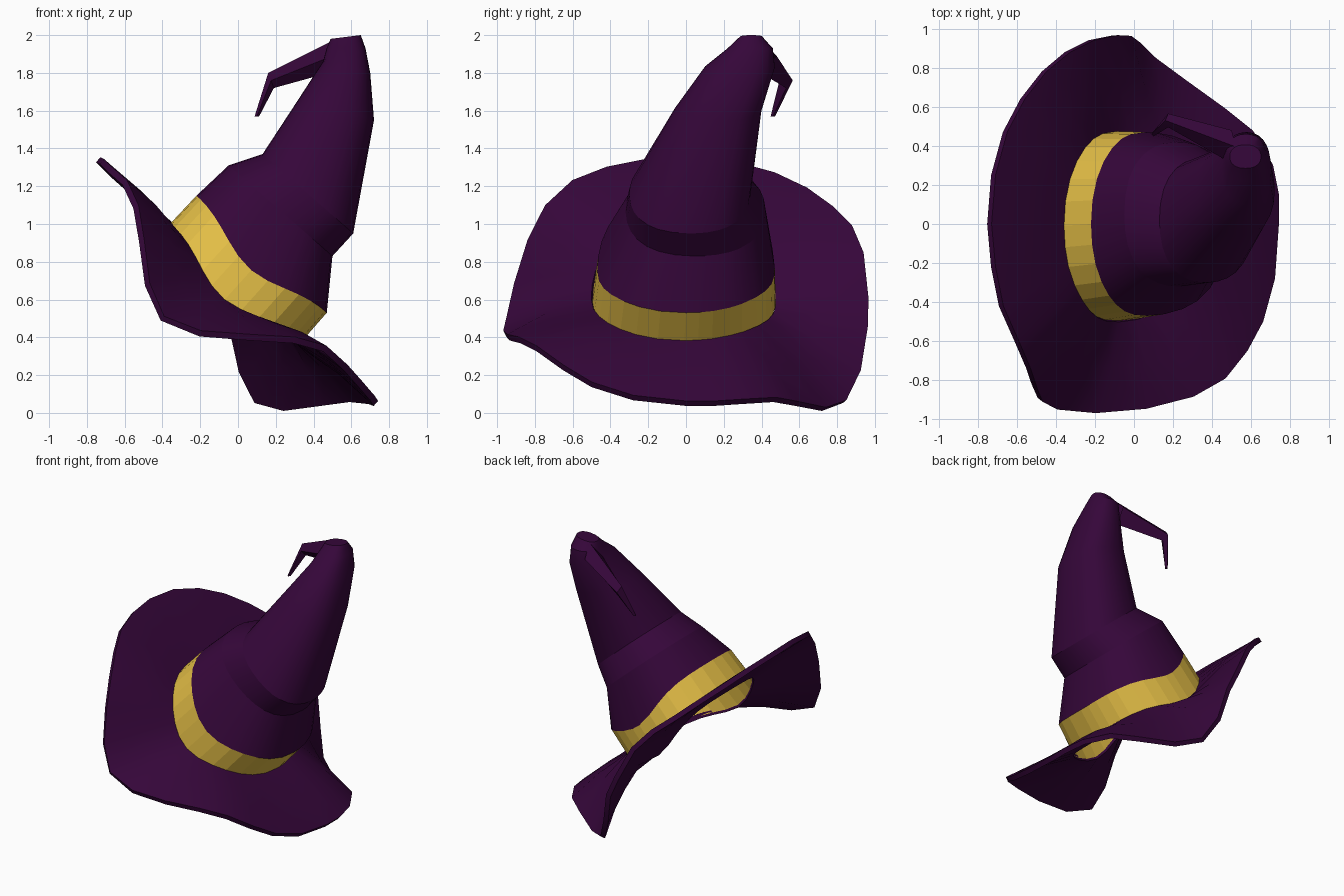
import bpy, bmesh, math
from mathutils import Vector

cube = bpy.data.objects.get("Cube")
if cube:
    bpy.data.objects.remove(cube, do_unlink=True)


def make_material(name, color):
    mat = bpy.data.materials.new(name)
    mat.use_nodes = True
    mat.diffuse_color = (*color, 1)
    bsdf = next(n for n in mat.node_tree.nodes if n.type == "BSDF_PRINCIPLED")
    bsdf.inputs["Base Color"].default_value = (*color, 1)
    bsdf.inputs["Roughness"].default_value = 0.8
    return mat


purple = make_material("dark purple felt", (0.036, 0.002, 0.042))
gold = make_material("gold ribbon", (0.78, 0.52, 0.062))

# Frame of the tilted hat: its axis and the direction that runs downhill
AXIS = Vector((0.64, 0, 0.77))
SIDE = Vector((0.77, 0, -0.64))
BASE = Vector((0, 0, 0.70))


def ring(angles, center, half_x, half_z, half_y, dip=0):
    """Tilted, slightly squared ellipse; front and back may dip along the axis."""
    points = []
    for a in angles:
        full = 1 + 0.05 * math.sin(2 * a) ** 2
        offset = math.cos(a) * Vector((half_x, 0, half_z))
        offset.y = half_y * math.sin(a)
        points.append(Vector(center) + offset * full - AXIS * dip * math.sin(a) ** 6)
    return points


def loft(name, rings, materials, cap=False, band_row=None, creases=(), thickness=0):
    """Skin a list of rings; one row of faces may take the second material."""
    bm = bmesh.new()
    rows = [[bm.verts.new(p) for p in r] for r in rings]
    count = len(rows[0])
    for i, (low, high) in enumerate(zip(rows, rows[1:])):
        for j in range(count):
            k = (j + 1) % count
            face = bm.faces.new((low[j], low[k], high[k], high[j]))
            face.material_index = int(i == band_row)
    if cap:
        bm.faces.new(rows[-1])
    # Hard folds run along whole rings
    for i in creases:
        for j in range(count):
            bm.edges.get((rows[i][j - 1], rows[i][j])).smooth = False
    bmesh.ops.recalc_face_normals(bm, faces=bm.faces[:])
    mesh = bpy.data.meshes.new(name)
    bm.to_mesh(mesh)
    bm.free()
    obj = bpy.data.objects.new(name, mesh)
    bpy.context.collection.objects.link(obj)
    for mat in materials:
        mesh.materials.append(mat)
    bpy.ops.object.select_all(action="DESELECT")
    obj.select_set(True)
    bpy.context.view_layer.objects.active = obj
    if thickness:
        solid = obj.modifiers.new("thickness", "SOLIDIFY")
        solid.thickness = thickness
        solid.offset = 0
        bpy.ops.object.modifier_apply(modifier=solid.name)
    bpy.ops.object.shade_smooth_by_angle(angle=math.radians(30))
    # The ribbon keeps its facets
    for poly in obj.data.polygons:
        if poly.material_index == 1:
            poly.use_smooth = False


# Wavy outer edge of the brim, counter-clockwise from the low side
rim = [Vector(p) for p in (
    (.73, 0, .05), (.73, .15, .05), (.7, .3, .06), (.6, .47, .07),
    (.46, .58, .05), (.25, .73, .02), (.1, .84, .06), (.02, .92, .22),
    (-.03, .96, .45), (-.1, .965, .6), (-.22, .94, .84), (-.34, .88, .98),
    (-.46, .78, 1.08), (-.57, .64, 1.18), (-.66, .47, 1.26), (-.72, .25, 1.32),
    (-.74, 0, 1.34), (-.72, -.22, 1.33), (-.68, -.42, 1.29), (-.6, -.6, 1.22),
    (-.54, -.74, 1.09), (-.51, -.83, .91), (-.48, -.9, .68), (-.4, -.94, .5),
    (-.2, -.96, .42), (.06, -.94, .4), (.3, -.88, .385), (.46, -.79, .34),
    (.57, -.65, .24), (.65, -.5, .15), (.71, -.28, .08))]
angles = [math.atan2(p.y, (p - BASE).dot(SIDE)) for p in rim]

# Crown: ribbon, lower cone, overhanging fold, leaning upper cone, rounded tip
crown_rings = [ring(angles, *spec) for spec in (
    ((-.02, -.01, .68), .35, -.31, .485, .11),
    ((.125, 0, .84), .345, -.31, .47, .1),
    ((.225, .05, 1.07), .275, -.24, .37),
    ((.37, .02, 1.16), .24, -.21, .32),
    ((.52, .17, 1.605), .2, -.055, .23),
    ((.575, .285, 1.83), .125, -.03, .185),
    ((.572, .34, 1.93), .103, 0, .12),
    ((.57, .345, 1.99), .08, .01, .06))]
loft("crown", crown_rings, [purple, gold], cap=True, band_row=0, creases=(2, 3))

# Brim: from the foot of the crown out to the wavy edge
inner = crown_rings[0]
middle = [a.lerp(b, 0.5) + AXIS * 0.015 for a, b in zip(inner, rim)]
loft("brim", [inner, middle, rim], [purple], thickness=0.035)

# Crooked tail hanging from the tip
quarter = [i * math.pi / 2 for i in range(4)]
tail_rings = [ring(quarter, *spec) for spec in (
    ((.5, .395, 1.89), -.02, -.09, .085),
    ((.175, .53, 1.76), .015, -.04, .035),
    ((.1, .46, 1.57), .012, 0, .012))]
loft("tip_tail", tail_rings, [purple], cap=True)
